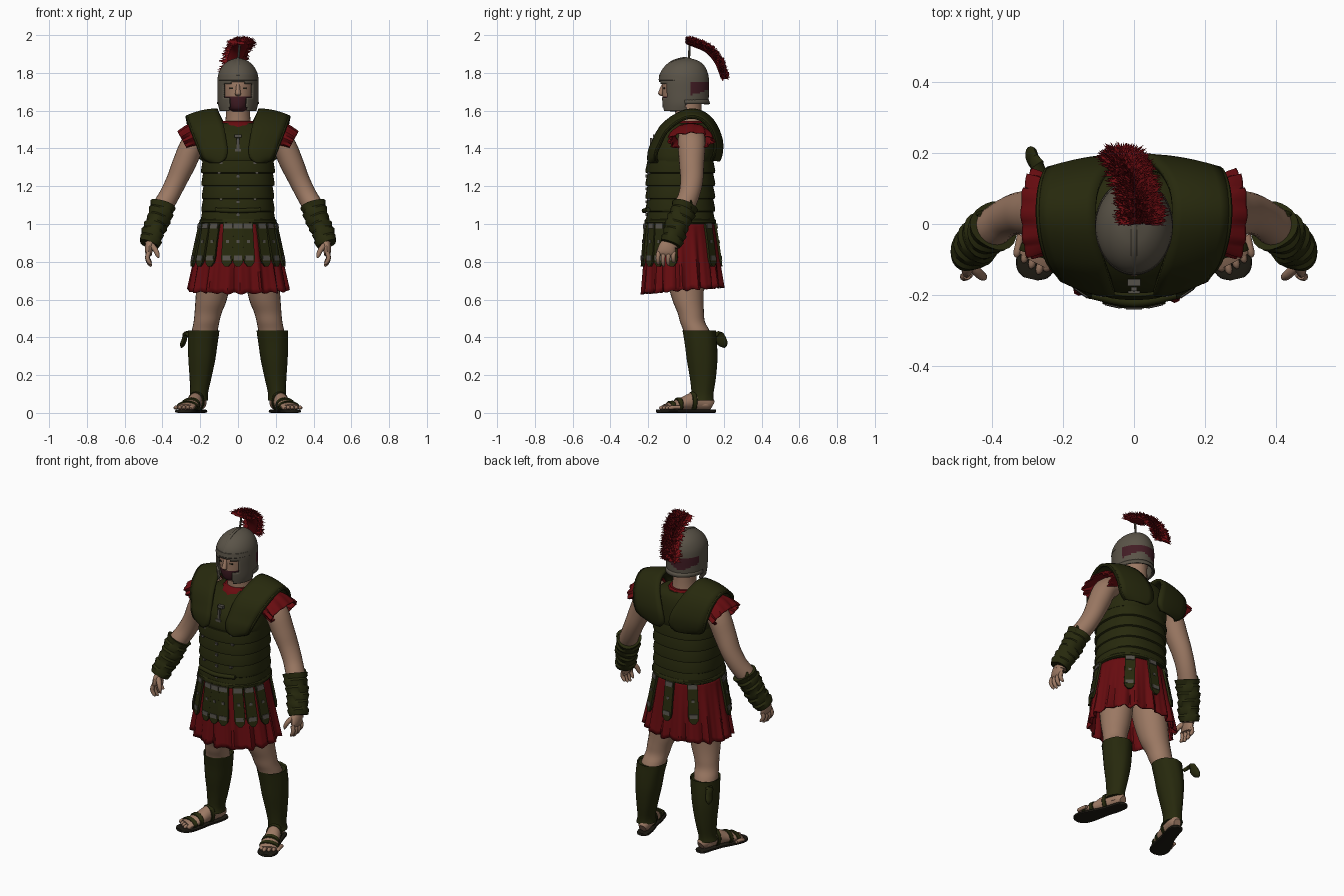
import bpy, bmesh, math, random
from mathutils import Vector as V
random.seed(4)
X, Y, Z = V((1, 0, 0)), V((0, 1, 0)), V((0, 0, 1))

def material(name, *rgb):
    m = bpy.data.materials.new(name)
    m.diffuse_color = (*rgb, 1)
    return m
GREEN = material("dark olive leather", 0.020, 0.022, 0.004)
RED = material("red cloth", 0.135, 0.0035, 0.005)
PLUME = material("plume red", 0.16, 0.004, 0.006)
SKIN = material("skin", 0.33, 0.19, 0.125)
STEEL = material("helmet steel", 0.102, 0.087, 0.064)
STUD = material("grey studs", 0.09, 0.082, 0.068)
MAROON = material("maroon lining", 0.055, 0.012, 0.018)
SOLE = material("dark sole", 0.012, 0.010, 0.006)

def build(name, verts, faces, mats, mirror=False, solid=0, paint=None, angle=40):
    me = bpy.data.meshes.new(name)
    me.from_pydata([tuple(v) for v in verts], [], faces)
    bm = bmesh.new(); bm.from_mesh(me)
    bmesh.ops.recalc_face_normals(bm, faces=bm.faces)
    for f in bm.faces:
        f.smooth = True
        if paint:
            f.material_index = paint(f.calc_center_median())
    bm.to_mesh(me); bm.free()
    me.set_sharp_from_angle(angle=math.radians(angle))
    for m in (mats if isinstance(mats, list) else [mats]):
        me.materials.append(m)
    ob = bpy.data.objects.new(name, me)
    bpy.context.collection.objects.link(ob)
    if solid:
        mod = ob.modifiers.new("thickness", 'SOLIDIFY'); mod.thickness = solid; mod.offset = 0
    if mirror:
        ob.modifiers.new("mirror", 'MIRROR').use_mirror_merge = False
    return ob

def spline(pts, k):
    # Catmull-Rom through tuples of any length
    if k == 1:
        return pts
    out = []
    for i in range(len(pts) - 1):
        a, b, c, d = pts[max(i-1, 0)], pts[i], pts[i+1], pts[min(i+2, len(pts)-1)]
        for j in range(k):
            t = j / k
            out.append(tuple(q + .5*t*(r-p + t*(2*p-5*q+4*r-s + t*(3*(q-r)+s-p)))
                             for p, q, r, s in zip(a, b, c, d)))
    return out + [pts[-1]]

def sweep(name, pts, mats, n=24, flat=False, p=2, mod=None, k=1, caps=True, ref=Y, keep=None, **kw):
    # rings (x, y, z, radius_u, radius_v) joined into a skin
    pts = spline(pts, k); N = len(pts); vs, fs = [], []
    for i, q in enumerate(pts):
        U, W = X, Y
        if not flat:
            T = (V(pts[min(i+1, N-1)][:3]) - V(pts[max(i-1, 0)][:3])).normalized()
            U = T.cross(ref).normalized(); W = U.cross(T)
        for j in range(n):
            a = 2*math.pi*j/n; c, s = math.cos(a), math.sin(a)
            f = mod(a, i/(N-1)) if mod else 1
            vs.append(V(q[:3]) + U*q[3]*f*math.copysign(abs(c)**(2/p), c)
                      + W*q[4]*f*math.copysign(abs(s)**(2/p), s))
    for i in range(N-1):
        for j in range(n):
            f = (i*n+j, i*n+(j+1) % n, (i+1)*n+(j+1) % n, (i+1)*n+j)
            if not keep or keep(sum((vs[v] for v in f), V((0, 0, 0)))/4):
                fs.append(f)
    if caps:
        fs += [tuple(range(n)), tuple(range((N-1)*n, N*n))]
    return build(name, vs, fs, mats, **kw)

def blocks(name, items, mat, mirror=False):
    vs, fs = [], []
    for x, y, z, a, b, c in items:
        o = len(vs)
        vs += [(x+a*i, y+b*j, z+c*k) for i in (-.5, .5) for j in (-.5, .5) for k in (-.5, .5)]
        fs += [tuple(o+i for i in f) for f in ((0, 1, 3, 2), (4, 5, 7, 6), (0, 1, 5, 4), (2, 3, 7, 6), (0, 2, 6, 4), (1, 3, 7, 5))]
    build(name, vs, fs, mat, mirror)

# Cuirass: overlapping waist bands under a smooth chest
bands = []
for i in range(5):
    z = 1.0 + i*.068; w = (.193, .188, .186, .188, .19)[i]
    bands += [(0, -.03, z, w+.005, .184), (0, -.03, z+.012, w+.006, .185), (0, -.03, z+.064, w-.003, .174)]
sweep("banded_cuirass", bands, GREEN, 48, flat=True, p=2.4)
sweep("chest_plate", [(0, -.025, 1.33, .19, .168), (0, -.022, 1.36, .192, .174), (0, -.015, 1.42, .182, .168),
      (0, 0, 1.47, .172, .148), (0, .015, 1.51, .15, .12), (0, .02, 1.535, .1, .095)], GREEN, 48, flat=True, p=2.4, k=3)
sweep("tunic_collar", [(0, .01, 1.49, .1, .115), (0, .012, 1.525, .095, .108), (0, .015, 1.545, .08, .085)], RED, 32, flat=True,
      mod=lambda a, t: 1+.03*math.cos(12*a))
sweep("front_roll", [(-.12, -.2, 1.075, .012, .012), (0, -.222, 1.07, .013, .013), (.12, -.2, 1.075, .012, .012)], GREEN, 10, ref=Z, k=4)
blocks("chest_clasps", [(0, -.184, 1.415, .016, .012, .08), (0, -.19, 1.39, .034, .012, .014), (0, -.165, 1.465, .036, .02, .016)]
       + [(0, -.208, 1.05+.068*i, .016, .012, .014) for i in range(4)], STUD)
blocks("side_clasps", [(.09, -.19, 1.325, .014, .014, .014), (.1, -.195, 1.27, .016, .016, .012), (.09, -.198, 1.13, .016, .016, .012)], STUD, True)

# Shoulder guards arching front to back: rows of (y, z, x_inner, x_outer)
rows = spline([(-.19, 1.325, .10, .145), (-.197, 1.345, .065, .18), (-.192, 1.39, .055, .2), (-.175, 1.43, .06, .212),
               (-.13, 1.515, .075, .24), (-.05, 1.578, .10, .26), (.03, 1.603, .108, .268), (.1, 1.583, .10, .265),
               (.155, 1.525, .07, .255), (.187, 1.44, .03, .24), (.185, 1.37, .02, .22), (.172, 1.335, .05, .18)], 3)
vs, edge = [], []
for y, z, a, b in rows:
    d = (V((0, 0, 1.36)) - V((0, y, z))).normalized()
    for j in range(7):
        t = j/6
        vs.append(V((a+(b-a)*t, y, z)) + d*.036*t*t)
    edge.append((*vs[-1], .01, .01))
fs = [(i*7+j, i*7+j+1, i*7+j+8, i*7+j+7) for i in range(len(rows)-1) for j in range(6)]
build("shoulder_guard", vs, fs, GREEN, True, solid=.018)
sweep("shoulder_guard_rim", edge, GREEN, 8, ref=X, mirror=True)

# Sleeves, arms and bracers
sweep("sleeve", [(.18, .025, 1.475, .055, .085), (.235, .025, 1.466, .062, .102), (.268, .025, 1.453, .056, .112), (.293, .025, 1.44, .05, .116)],
      RED, 48, k=3, caps=False, solid=.008, mirror=True, mod=lambda a, t: 1+.09*t*math.cos(11*a)+.05*t*math.sin(5*a))
sweep("arm", [(.16, .03, 1.47, .06, .07), (.235, .03, 1.425, .064, .073), (.285, .03, 1.32, .062, .066), (.325, .03, 1.23, .055, .06),
      (.365, .015, 1.15, .053, .055), (.41, -.02, 1.07, .052, .055), (.455, -.065, .95, .036, .042), (.465, -.085, .88, .028, .04)],
      SKIN, 24, k=4, mirror=True)
wrap = []
for i in range(6):
    t = i/5.5; u = t+.13
    for s, r in ((t, .07-.011*t), (u, .061-.01*t)):
        wrap.append((.394+.075*s, -.005-.075*s, 1.1-.2*s, r, r+.002))
sweep("bracer", wrap, GREEN, 24, mirror=True, mod=lambda a, t: 1+.06*math.cos(3*a+9*t))
sweep("bracer_flap", [(.41, .02, 1.07, .03, .008), (.43, .03, 1.1, .026, .008), (.436, .025, 1.125, .006, .004)], GREEN, 10, mirror=True)

# Hands
sweep("palm", [(.463, -.085, .91, .025, .035), (.47, -.098, .88, .023, .045), (.472, -.105, .85, .019, .048), (.468, -.108, .835, .012, .044)],
      SKIN, 16, k=3, mirror=True)
for i, l in enumerate((.058, .066, .062, .048)):
    y = -.145 + .027*i
    sweep("finger_%d" % (i+1), [(.472, y, .85, .012, .012), (.48, y-.004, .85-l*.5, .012, .012), (.468, y-.002, .85-l*.95, .01, .01),
          (.458, y, .85-l*1.12, .004, .004)], SKIN, 10, k=2, mirror=True)
sweep("thumb", [(.462, -.115, .89, .016, .016), (.438, -.14, .865, .014, .014), (.425, -.15, .835, .011, .011), (.422, -.15, .82, .004, .004)],
      SKIN, 10, k=2, mirror=True)

# Pleated tunic skirt, strap apron and studs
def skirt(z, th, off=0):
    t = (1-z)/.35
    return V((math.cos(th)*(.192+.065*t+off), -.03+.01*t+math.sin(th)*(.175+.03*t+off), z))
sk, n = [], 144
for i in range(15):
    t = i/14
    for j in range(n):
        a = 2*math.pi*j/n
        ruffle = t*(.011*math.cos(17*a)+.006*math.cos(29*a+1))
        v = skirt(1.01-.36*t, a, ruffle)
        v.z += t*(.08*v.y+.005*math.cos(23*a))
        sk.append(v)
build("tunic_skirt", sk, [(i*n+j, i*n+(j+1) % n, i*n+n+(j+1) % n, i*n+n+j) for i in range(14) for j in range(n)], RED, solid=.007)

def straps(name, spans, levels, mat, thick):
    # plates lying on the skirt; levels are (z, half width, offset)
    vs, fs = [], []
    for deg in spans:
        th = math.radians(deg-90)
        tan = V((-math.sin(th)*.2, math.cos(th)*.18, 0)).normalized(); out = V((tan.y, -tan.x, 0)); o = len(vs)
        for z, w, off in levels:
            c = skirt(z, th, off)
            vs += [c-tan*w, c+tan*w, c+tan*w+out*thick, c-tan*w+out*thick]
        L = len(levels)
        fs += [(o+4*i+j, o+4*i+(j+1) % 4, o+4*i+4+(j+1) % 4, o+4*i+4+j) for i in range(L-1) for j in range(4)]
        fs += [(o, o+1, o+2, o+3), tuple(o+4*L-4+j for j in range(4))]
    build(name, vs, fs, mat)
angles = [-76, -55, -37, -14, 0, 14, 37, 55, 76, 142, 180, 218]
straps("apron_straps", angles, [(1.01, .029, .003), (.9, .029, .008), (.82, .031, .01), (.795, .026, .01), (.775, .01, .01)], GREEN, .012)
straps("upper_strap_plates", angles, [(1.003, .024, .012), (.976, .024, .013)], STUD, .009)
straps("lower_strap_plates", angles, [(.832, .022, .016), (.808, .022, .016)], STUD, .009)
straps("strap_studs", angles, [(.915, .008, .016), (.9, .008, .016)], STUD, .007)
sweep("waist_belt", [(0, -.03, 1.004, .198, .184), (0, -.03, 1.008, .203, .189), (0, -.03, 1.02, .203, .189), (0, -.03, 1.026, .198, .184)],
      GREEN, 48, flat=True, p=2.3)

# Legs, greaves, ankles
sweep("leg", [(.105, -.02, .9, .095, .11), (.125, -.005, .72, .092, .1), (.142, .01, .6, .083, .083), (.158, .025, .53, .072, .07),
      (.167, .035, .48, .068, .066), (.178, .06, .42, .068, .07), (.19, .08, .3, .06, .07), (.205, .09, .1, .036, .045),
      (.208, .09, .04, .035, .045)], SKIN, 24, flat=True, k=4, mirror=True)
sweep("greave", [(.182, .07, .425, .075, .08), (.181, .068, .437, .083, .088), (.182, .07, .42, .082, .087), (.188, .078, .36, .078, .085),
      (.193, .085, .28, .071, .081), (.2, .09, .18, .057, .068), (.207, .088, .1, .047, .058), (.21, .085, .065, .053, .062)],
      GREEN, 28, flat=True, k=3, mirror=True, mod=lambda a, t: 1+.02*math.cos(7*a+5*t))
sweep("greave_knot", [(-.25, .13, .40, .01, .012), (-.275, .165, .42, .012, .024), (-.285, .185, .385, .014, .03), (-.295, .2, .36, .013, .022),
      (-.3, .205, .345, .003, .004)], GREEN, 12, k=3)

# Sandalled feet, toes turned out
foot = [(.197, .14, .04, .022, .024), (.2, .12, .05, .034, .038), (.21, .08, .062, .038, .05), (.225, .03, .06, .04, .046),
        (.246, -.03, .045, .046, .031), (.27, -.085, .035, .052, .021), (.28, -.105, .03, .05, .016)]
sweep("foot", foot, SKIN, 20, ref=Z, k=3, mirror=True)
sweep("sandal_sole", [(.194, .157, .009, .015, .008), (.197, .14, .009, .035, .009), (.21, .08, .009, .041, .009), (.23, .02, .009, .042, .009),
      (.255, -.05, .009, .054, .009), (.276, -.105, .009, .058, .009), (.288, -.14, .009, .045, .009), (.292, -.155, .009, .02, .008)],
      SOLE, 16, ref=Z, p=4, k=3, mirror=True)
for i in range(5):
    x, y = .242+.021*i, -.113+.012*abs(i-1)+.004*i; r = .014 if i == 0 else .0105
    sweep("toe_%d" % (i+1), [(x-.006, y+.03, .03, r, r), (x, y, .03, r, r), (x+.005, y-.022, .027, r, r), (x+.008, y-.032, .024, r*.4, r*.4)],
          SKIN, 10, ref=Z, k=2, mirror=True)
for i, (x, y, z, a, b) in enumerate(((.268, -.08, .036, .056, .026), (.25, -.04, .043, .051, .037), (.222, .035, .06, .045, .051))):
    sweep("sandal_strap_%d" % (i+1), [(x-.004, y+.012, z, a-.003, b), (x-.003, y+.009, z, a, b+.003), (x+.003, y-.009, z, a, b+.001),
          (x+.004, y-.012, z, a-.003, b-.002)], GREEN, 20, ref=Z, mirror=True)

# Neck, head and face
sweep("neck", [(0, .02, 1.47, .085, .08), (0, .015, 1.55, .066, .07), (0, .01, 1.66, .062, .072)], SKIN, 24, flat=True, k=3)
sweep("head", [(0, -.045, 1.595, .025, .035), (0, -.04, 1.61, .05, .07), (0, -.025, 1.65, .075, .098), (0, -.02, 1.7, .085, .105),
      (0, -.015, 1.76, .088, .108), (0, -.01, 1.82, .07, .085)], [SKIN, MAROON], 32, flat=True, k=4,
      paint=lambda c: int(c.z < 1.668 and c.y < -.03))
sweep("nose", [(0, -.118, 1.74, .009, .01), (0, -.132, 1.7, .013, .014), (0, -.134, 1.687, .016, .013), (0, -.125, 1.678, .008, .008)],
      SKIN, 12, flat=True, k=2)
blocks("eye", [(.035, -.116, 1.718, .022, .008, .007)], SOLE, True)

# Helmet with open face, rim, comb
def helmet_keep(c):
    if c.y < -.04 and ((1.67 < c.z < 1.75-2.5*c.x*c.x and abs(c.x) < .072) or (c.z <= 1.67 and abs(c.x) < .045)):
        return False
    return c.z > 1.64 or c.y < .0
sweep("helmet", [(0, -.02, 1.6, .092, .108), (0, -.01, 1.64, .102, .122), (0, -.01, 1.7, .104, .126), (0, -.01, 1.76, .104, .127),
      (0, -.01, 1.8, .097, .12), (0, -.005, 1.835, .077, .098), (0, 0, 1.86, .047, .062), (0, .005, 1.874, .008, .01)],
      [STEEL, MAROON], 72, flat=True, k=6, keep=helmet_keep, caps=False, solid=.01,
      paint=lambda c: int(c.y > .025 and 1.695+.015*math.sin(40*c.x) < c.z < 1.752))
sweep("helmet_rim", [(0, -.012, 1.757, .105, .128), (0, -.012, 1.762, .109, .133), (0, -.012, 1.786, .106, .13), (0, -.012, 1.79, .1, .122)],
      STEEL, 48, flat=True, caps=False)
sweep("neck_flare", [(0, -.01, 1.66, .104, .126), (0, -.005, 1.635, .107, .129)], STEEL, 48, flat=True, caps=False, solid=.008, keep=lambda c: c.y > 0)
sweep("helmet_comb", [(0, -.137, 1.785, .006, .008), (0, -.115, 1.822, .007, .009), (0, -.07, 1.86, .007, .009), (0, 0, 1.877, .007, .009),
      (0, .06, 1.855, .006, .008)], STEEL, 10, ref=X, k=4)
sweep("plume_stem", [(.0, .015, 1.86, .006, .006), (.01, .02, 1.96, .006, .006)], STEEL, 8)

# Plume: slim core hidden under ragged bristles fanned outward
core = spline([(.02, .005, 1.96, .01, .025), (.018, .05, 1.95, .016, .045), (.0, .115, 1.922, .018, .045), (-.02, .168, 1.86, .018, .04),
               (-.035, .195, 1.775, .012, .025)], 8)
sweep("plume_core", core, PLUME, 14, ref=X)
vs, fs = [], []
for i in range(2600):
    k = random.randrange(len(core)-1)
    a, b = V(core[k][:3]), V(core[k+1][:3])
    T = (b-a).normalized(); N = X.cross(T)
    N = N if N.dot(V((0, .4, 1))) > 0 else -N
    phi = random.uniform(-1.8, 1.8); side = X*math.sin(phi)
    d = (N*math.cos(phi) + side + T*random.uniform(-.4, .5)).normalized()
    L = (.038+.014*abs(math.sin(phi)))*random.uniform(.55, 1.05)
    c = a.lerp(b, random.random()) + side*random.uniform(.0, .035)
    m = c+d*L*.2; e = d.orthogonal().normalized()*.007; g = d.cross(e).normalized()*.006
    tip = c+d*L
    tip.z = min(tip.z, 2.0)
    o = len(vs)
    vs += [m+e, m-e*.5+g, m-e*.5-g, tip]
    fs += [(o, o+1, o+3), (o+1, o+2, o+3), (o+2, o, o+3), (o, o+2, o+1)]
build("plume_bristles", vs, fs, PLUME, angle=20)
